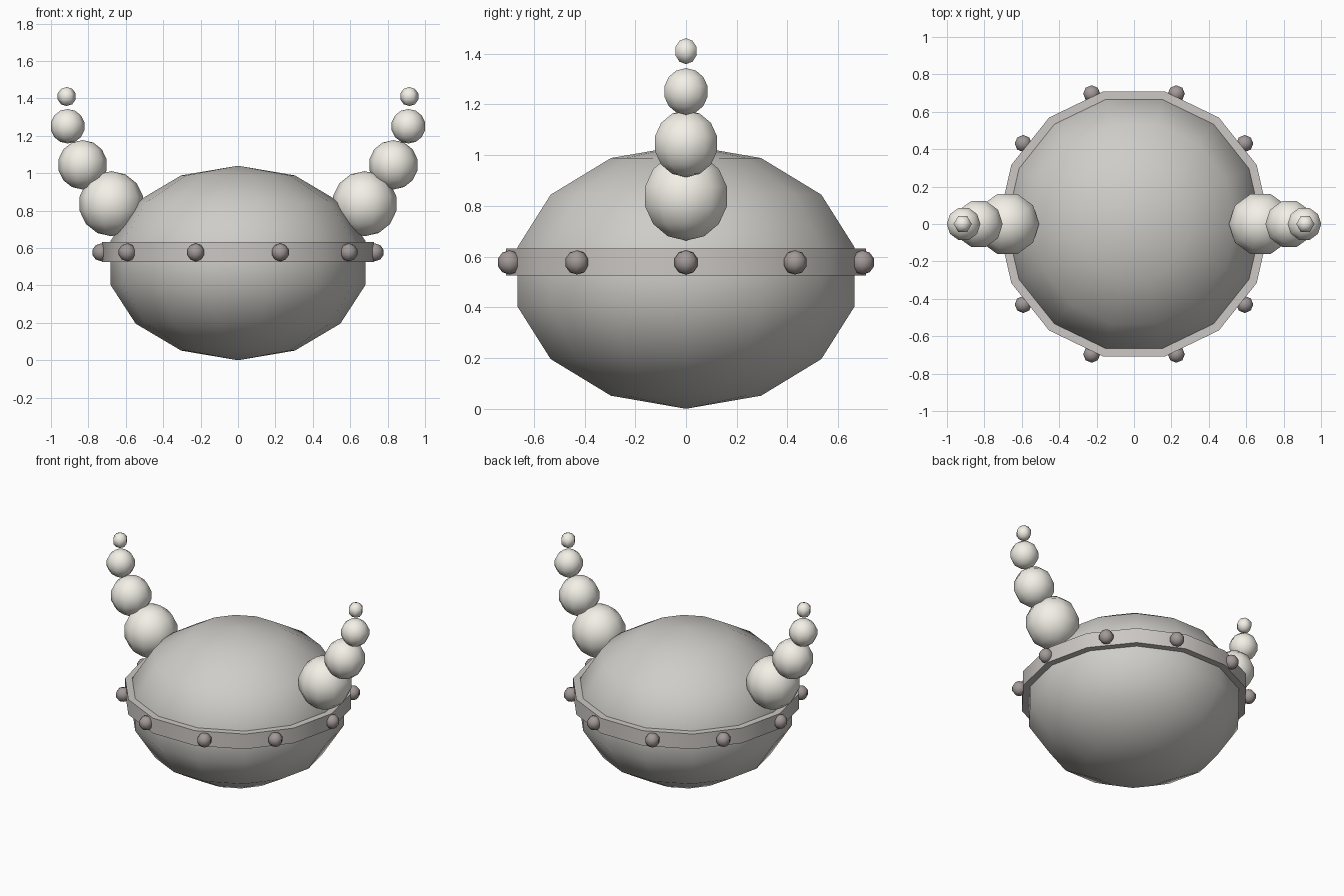
import bpy, bmesh
from math import sin, cos, pi, tau, radians
from mathutils import Matrix

if "Cube" in bpy.data.objects:
    bpy.data.objects.remove(bpy.data.objects["Cube"])


def material(name, rgb):
    m = bpy.data.materials.new(name)
    m.diffuse_color = (*rgb, 1)
    m.use_nodes = True
    m.node_tree.nodes["Principled BSDF"].inputs["Base Color"].default_value = m.diffuse_color
    return m


def lathe(name, profile, segments, loc, mat, closed=False, turn=0.0, sharp=60):
    """Spin a (radius, z) profile about z; the first vertex lies on +x plus turn."""
    bm = bmesh.new()
    rings = []
    for r, z in profile:
        n = 1 if r < 1e-6 else segments
        rings.append([bm.verts.new((r * cos(turn + tau * i / segments),
                                    r * sin(turn + tau * i / segments), z))
                      for i in range(n)])
    pairs = list(zip(rings, rings[1:]))
    if closed:
        pairs.append((rings[-1], rings[0]))
    for a, b in pairs:
        for i in range(segments):
            j = (i + 1) % segments
            quad = [a[i % len(a)], a[j % len(a)], b[j % len(b)], b[i % len(b)]]
            bm.faces.new(list(dict.fromkeys(quad)))
    bmesh.ops.recalc_face_normals(bm, faces=bm.faces)
    me = bpy.data.meshes.new(name)
    bm.to_mesh(me)
    bm.free()
    me.materials.append(mat)
    ob = bpy.data.objects.new(name, me)
    ob.location = loc
    bpy.context.collection.objects.link(ob)
    bpy.ops.object.select_all(action='DESELECT')
    ob.select_set(True)
    bpy.context.view_layer.objects.active = ob
    bpy.ops.object.shade_smooth_by_angle(angle=radians(sharp))
    return ob


def ball(name, r, loc, segments, rings, mat, rz=None, turn=0.0):
    rz = rz or r
    profile = [(r * sin(pi * k / rings), -rz * cos(pi * k / rings))
               for k in range(rings + 1)]
    return lathe(name, profile, segments, loc, mat, turn=turn)


steel = material("steel", (0.62, 0.61, 0.58))
band_metal = material("band_metal", (0.60, 0.57, 0.55))
rivet_metal = material("rivet_metal", (0.36, 0.32, 0.31))
ivory = material("ivory", (0.90, 0.87, 0.80))

# Rounded body
ball("dome", 0.70, (0, 0, 0.52), 14, 7, steel, rz=0.52)

# Band around the body
lathe("band", [(0.60, -0.053), (0.728, -0.053), (0.728, 0.053), (0.60, 0.053)],
      14, (0, 0, 0.578), band_metal, closed=True)

# Ten rivets on the band
for i in range(10):
    a = tau * i / 10
    ball(f"rivet_{i + 1}", 0.048, (0.732 * cos(a), 0.732 * sin(a), 0.577),
         8, 5, rivet_metal)

# Horns made of shrinking balls, one on each side
horn = [(0.677, 0.837, 0.174, 10, 7), (0.831, 1.045, 0.132, 10, 7),
        (0.911, 1.251, 0.092, 10, 7), (0.916, 1.410, 0.051, 6, 5)]
for side, s in (("left", -1), ("right", 1)):
    for k, (x, z, r, seg, rings) in enumerate(horn):
        ball(f"horn_{side}_{k + 1}", r, (s * x, 0, z), seg, rings, ivory,
             turn=0 if s > 0 else pi)
